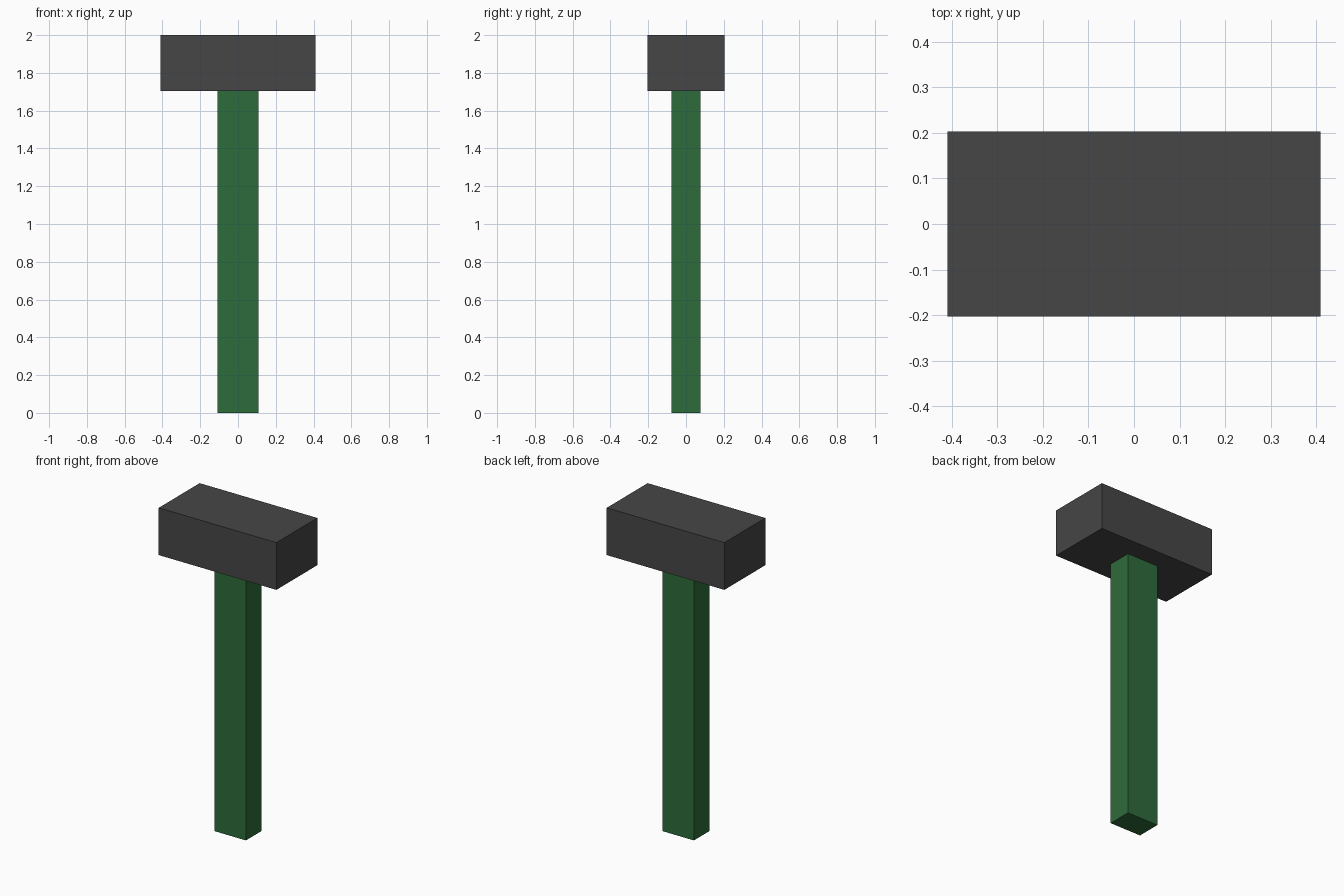
import bpy

if "Cube" in bpy.data.objects:
    bpy.data.objects.remove(bpy.data.objects["Cube"])


def material(name, rgb):
    mat = bpy.data.materials.new(name)
    mat.diffuse_color = (*rgb, 1.0)
    mat.use_nodes = True
    mat.node_tree.nodes["Principled BSDF"].inputs["Base Color"].default_value = mat.diffuse_color
    return mat


def box(name, size_x, size_y, z0, z1, mat):
    """Box centred on the z axis, spanning z0 to z1."""
    bpy.ops.mesh.primitive_cube_add(size=1, location=(0, 0, (z0 + z1) / 2))
    obj = bpy.context.object
    obj.name = name
    obj.scale = (size_x, size_y, z1 - z0)
    bpy.ops.object.transform_apply(location=False, rotation=False, scale=True)
    obj.data.materials.append(mat)
    return obj


green = material("dark green", (0.027, 0.147, 0.043))
grey = material("dark grey", (0.061, 0.061, 0.061))

HEAD_BOTTOM = 1.703

# Grip: plain rectangular shaft, butted against the head
box("handle", 0.218, 0.154, 0.0, HEAD_BOTTOM, green)

# Striking block across the top
box("hammer_head", 0.818, 0.406, HEAD_BOTTOM, 2.0, grey)
